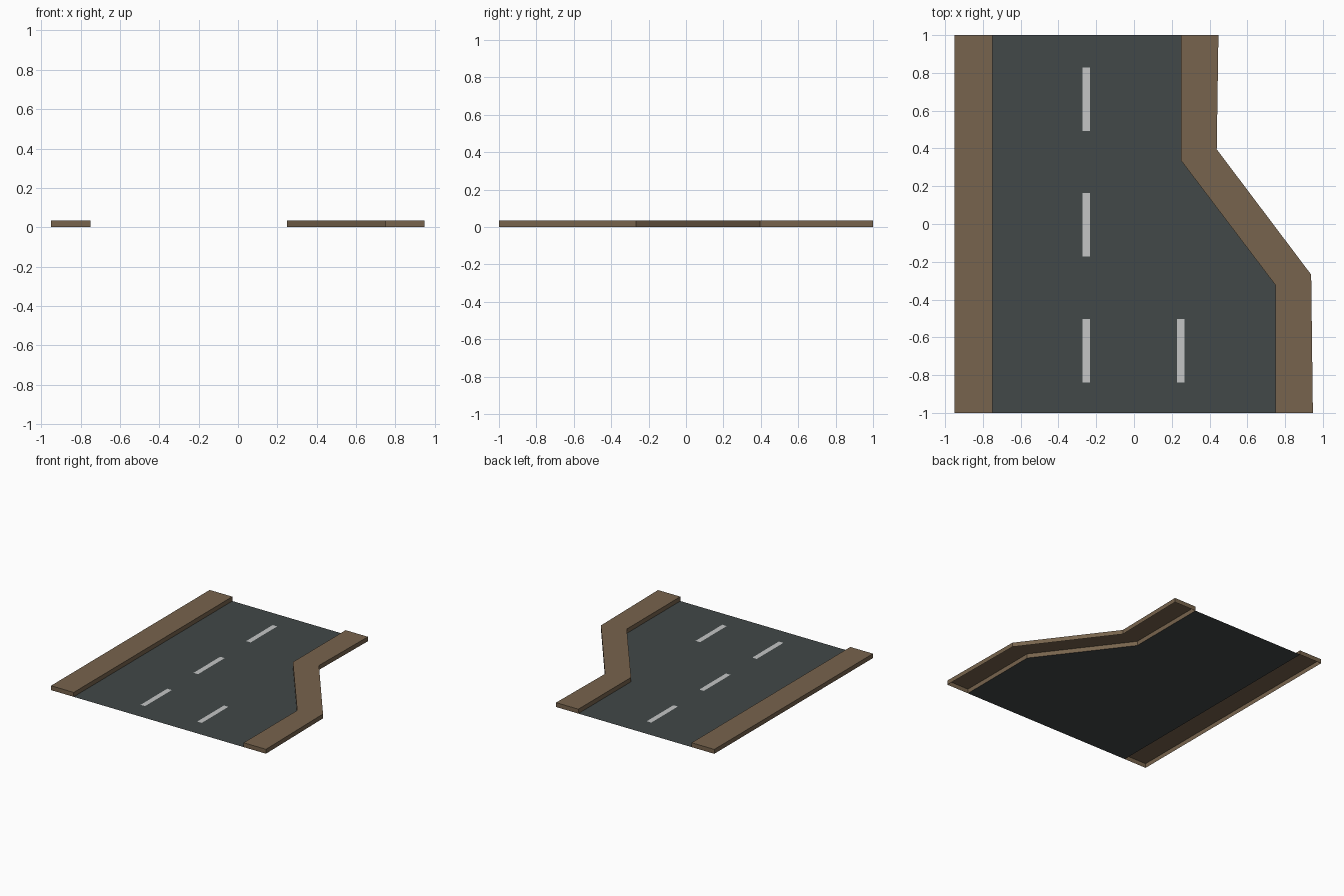
import bpy, bmesh

if "Cube" in bpy.data.objects:
    bpy.data.objects.remove(bpy.data.objects["Cube"])

H = 0.035  # kerb height


def material(name, rgb):
    m = bpy.data.materials.new(name)
    m.diffuse_color = (*rgb, 1)
    m.use_nodes = True
    m.node_tree.nodes["Principled BSDF"].inputs["Base Color"].default_value = m.diffuse_color
    return m


ASPHALT = material("dark asphalt", (0.054, 0.065, 0.065))
KERB = material("brown kerb", (0.185, 0.126, 0.074))
PAINT = material("pale lane paint", (0.55, 0.56, 0.56))


def sheet(name, outline, z, mat, skirt=0.0):
    """Flat polygon facing up; optional walls hang below it, open underneath."""
    bm = bmesh.new()
    top = [bm.verts.new((x, y, z)) for x, y in outline]
    bm.faces.new(top)
    if skirt:
        low = [bm.verts.new((x, y, z - skirt)) for x, y in outline]
        n = len(top)
        for i in range(n):
            j = (i + 1) % n
            bm.faces.new((top[j], top[i], low[i], low[j]))
    me = bpy.data.meshes.new(name)
    bm.to_mesh(me)
    bm.free()
    me.materials.append(mat)
    ob = bpy.data.objects.new(name, me)
    bpy.context.collection.objects.link(ob)
    return ob


def rect(x0, x1, y0, y1):
    return [(x0, y0), (x1, y0), (x1, y1), (x0, y1)]


# Road surface narrowing from three lanes to two
inner = [(0.75, -1), (0.75, -0.325), (0.25, 0.335), (0.25, 1)]
sheet("road_surface", [(-0.75, -1)] + inner + [(-0.75, 1)], 0.0, ASPHALT)

# Raised kerbs, hollow underneath
sheet("left_kerb", rect(-0.95, -0.75, -1, 1), H, KERB, H)
outer = [(0.947, -1), (0.938, -0.268), (0.438, 0.395), (0.447, 1)]
sheet("right_kerb", outer + inner[::-1], H, KERB, H)

# Lane dashes
dashes = [(-0.253, -0.67), (-0.253, -0.003), (-0.253, 0.66), (0.247, -0.67)]
for i, (x, y) in enumerate(dashes):
    sheet(f"lane_dash_{i + 1}", rect(x - 0.02, x + 0.02, y - 0.168, y + 0.168), 0.002, PAINT)
